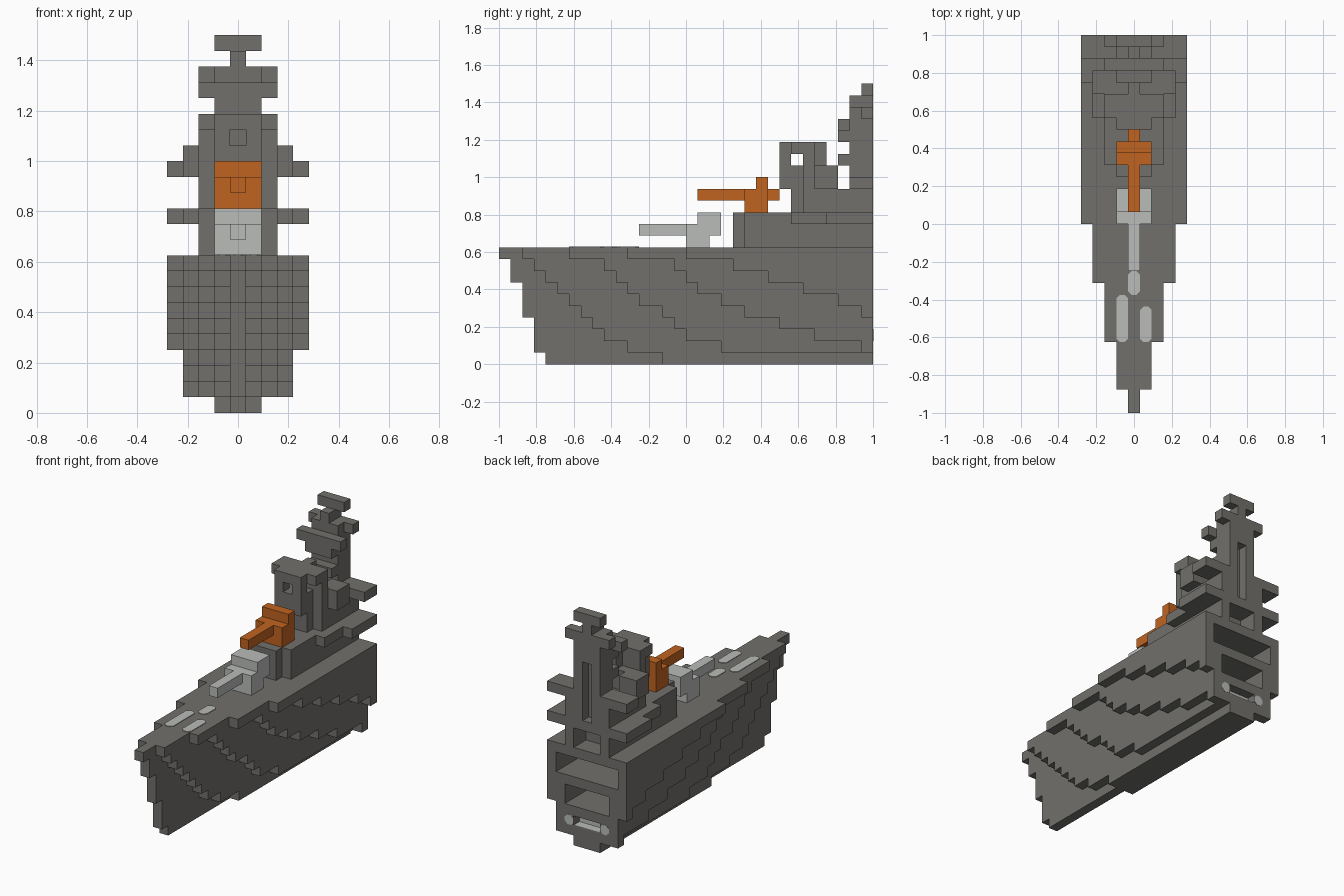
import bpy
import bmesh

if "Cube" in bpy.data.objects:
    bpy.data.objects.remove(bpy.data.objects["Cube"], do_unlink=True)

U = 1 / 16          # size of one block
STERN = 16


def material(name, color):
    m = bpy.data.materials.new(name)
    m.use_nodes = True
    m.diffuse_color = color
    m.node_tree.nodes["Principled BSDF"].inputs["Base Color"].default_value = color
    return m


GRAY = material("warship gray", (0.165, 0.162, 0.15, 1))
ORANGE = material("turret orange", (0.53, 0.127, 0.015, 1))
PALE = material("pale gray", (0.49, 0.505, 0.49, 1))


def prism(bm, outline, low, high):
    """Extrude a flat outline between two heights, in block units."""
    face = bm.faces.new([bm.verts.new((x * U, y * U, low * U)) for x, y in outline])
    top = bmesh.ops.extrude_face_region(bm, geom=[face])["geom"]
    verts = [v for v in top if isinstance(v, bmesh.types.BMVert)]
    bmesh.ops.translate(bm, verts=verts, vec=(0, 0, (high - low) * U))


def slab(low, high, steps, end, notch=None):
    """Symmetric slab widening in steps of (start y, half width), with optional rear notch."""
    def add(bm):
        side = []
        for i, (y, half) in enumerate(steps):
            stop = steps[i + 1][0] if i + 1 < len(steps) else end
            side += [(half, y), (half, stop)]
        if notch:
            inner, depth = notch
            side += [(inner, end), (inner, end - depth)]
        prism(bm, side + [(-x, y) for x, y in reversed(side)], low, high)
    return add


def pair(x0, x1, y0, y1, low, high):
    """Two boxes mirrored across the centre line."""
    def add(bm):
        for s in (-1, 1):
            prism(bm, [(s * x0, y0), (s * x1, y0), (s * x1, y1), (s * x0, y1)], low, high)
    return add


def part(name, mat, *pieces):
    bm = bmesh.new()
    for add in pieces:
        add(bm)
    bmesh.ops.recalc_face_normals(bm, faces=bm.faces)
    mesh = bpy.data.meshes.new(name)
    bm.to_mesh(mesh)
    bm.free()
    mesh.materials.append(mat)
    obj = bpy.data.objects.new(name, mesh)
    bpy.context.collection.objects.link(obj)
    return obj


def octagon(x0, x1, y0, y1, cut=0.3):
    return [(x0 + cut, y0), (x1 - cut, y0), (x1, y0 + cut), (x1, y1 - cut),
            (x1 - cut, y1), (x0 + cut, y1), (x0, y1 - cut), (x0, y0 + cut)]


# Hull: for each layer, the y where each wider step begins
layers = [(-12, -2), (-13, -5, 3, 15), (-13, -7, 0, 11), (-13, -8, -1, 8),
          (-14, -9, -2, 5, 15), (-14, -10, -4, 3, 13), (-14, -11, -5, 1, 10),
          (-15, -12, -6, 0, 7), (-15, -13, -7, -1, 4), (-16, -14, -10, -5, 0)]
# Stern openings as (half width, depth)
openings = {2: (1.5, 1), 4: (2.5, 4), 5: (2.5, 4), 7: (3.5, 4), 8: (3.5, 4)}
part("hull", GRAY, *[
    slab(z, z + 1, [(y, i + 0.5) for i, y in enumerate(starts)], STERN, openings.get(z))
    for z, starts in enumerate(layers)])

# Lower superstructure and its deck
part("deckhouse", GRAY,
     slab(10, 12, [(4, 1.5), (5, 2.5)], 14),
     pair(1.5, 2.5, 14, STERN, 10, 12))
part("upper_deck", GRAY,
     slab(12, 13, [(4, 1.5), (5, 2.5), (9, 3.5), (12, 4.5)], STERN))

# Bridge tower with windows through the front and sides
part("bridge", GRAY,
     slab(13, 15, [(9, 1.5), (10, 2.5)], 13),
     slab(15, 17, [(8, 1.5), (10, 2.5)], 12),
     pair(0.5, 1.5, 8, 9, 17, 18),
     slab(17, 18, [(10, 2.5), (11, 0.5)], 12),
     slab(18, 19, [(8, 1.5), (9, 2.5), (11, 0.5)], 12))
part("bridge_side_boxes", GRAY, pair(1.5, 3.5, 11, 13, 15, 17))

# Rear wings and their supports
part("rear_wings", GRAY,
     pair(1.5, 4.5, 14, STERN, 15, 16),
     pair(1.5, 2.5, 13, STERN, 13, 15))

# Mast on two legs
part("mast", GRAY,
     pair(0.5, 1.5, 14, STERN, 13, 19),
     slab(13, 19, [(14, 0.5)], 15),
     slab(17, 18, [(13, 1.5)], 14),
     slab(19, 22, [(14, 1.5)], STERN),
     slab(22, 23, [(14, 0.5)], STERN))
part("mast_platform", GRAY,
     slab(19, 20, [(13, 1.5)], 14),
     slab(20, 21, [(13, 2.5)], 14))
part("mast_crossbar", GRAY, slab(21, 22, [(15, 2.5)], STERN))
part("mast_top_bar", GRAY, slab(23, 24, [(15, 1.5)], STERN))

# Gun turrets
part("front_turret", PALE,
     slab(10, 11, [(0, 1.5)], 2),
     slab(11, 12, [(-4, 0.5), (0, 1.5)], 3),
     slab(12, 13, [(1, 1.5)], 3))
part("rear_turret", ORANGE,
     slab(13, 14, [(5, 1.5)], 7),
     slab(14, 15, [(1, 0.5), (5, 1.5), (7, 0.5)], 8),
     slab(15, 16, [(6, 1.5)], 7))

# Pale deck markings
for name, x0, x1, y0, y1 in (("left_deck_plate", 0.5, 1.5, -10, -7),
                             ("right_deck_plate", -1.5, -0.5, -10, -6),
                             ("middle_deck_plate", -0.5, 0.5, -6, -4)):
    part(name, PALE, lambda bm: prism(bm, octagon(x0, x1, y0, y1), 10, 10.06))

# Pale stern recess: back, floor and rounded end plates
part("stern_recess", PALE,
     slab(2, 3, [(14.9, 1.5)], 15.06),
     slab(2, 2.06, [(15, 1.5)], STERN))
for side, x in (("left", 1.5), ("right", -2.5)):
    plate = part(side + "_stern_plate", PALE,
                 lambda bm: prism(bm, octagon(x, x + 1, 2, 3), 0, 0.06))
    # stand the flat plate upright against the stern
    for v in plate.data.vertices:
        v.co = (v.co.x, STERN * U + v.co.z - 0.002, v.co.y)
    plate.data.flip_normals()
